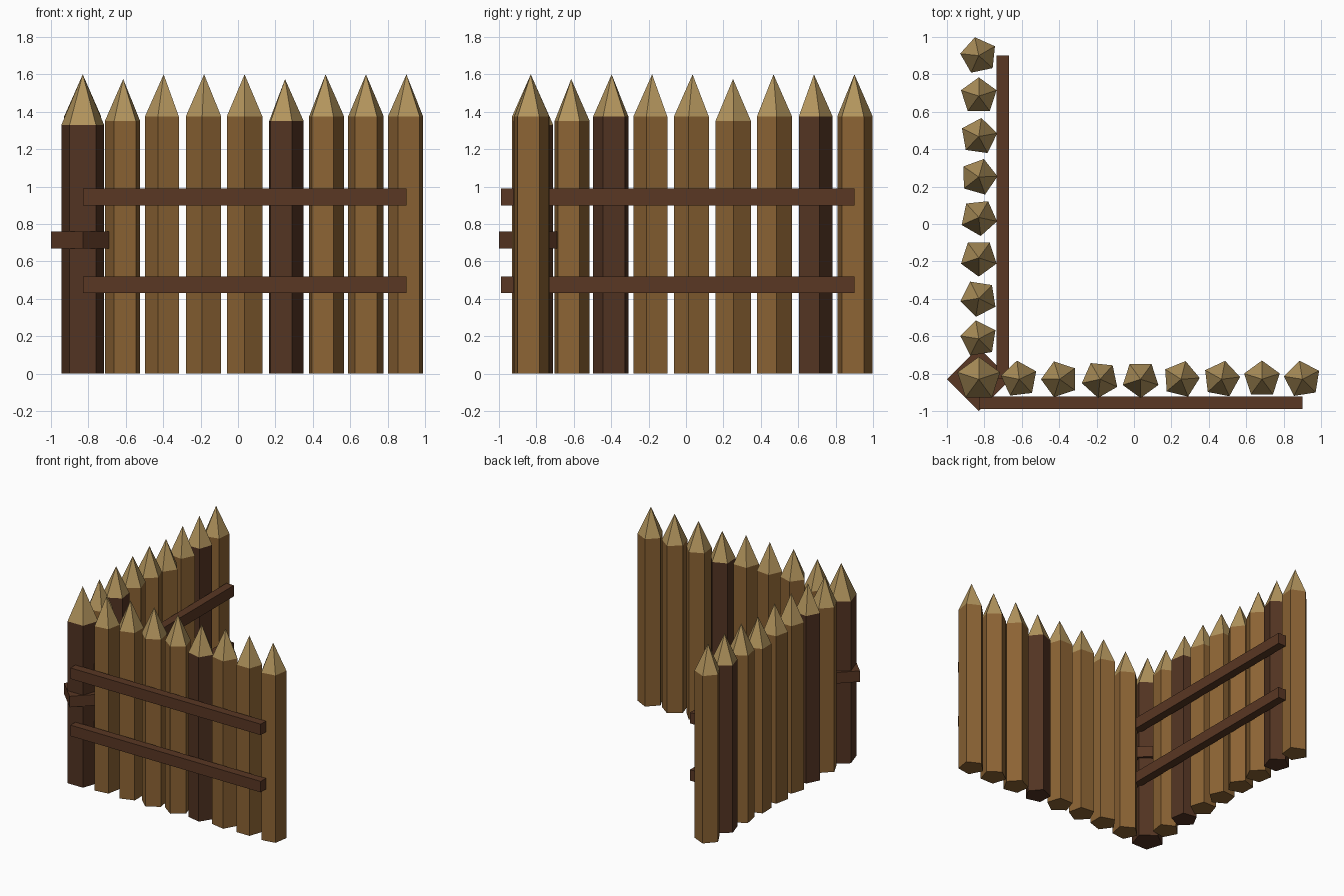
import bpy, bmesh
from math import cos, sin, radians

if "Cube" in bpy.data.objects:
    bpy.data.objects.remove(bpy.data.objects["Cube"])


def material(name, rgb):
    m = bpy.data.materials.new(name)
    m.diffuse_color = (*rgb, 1)
    m.use_nodes = True
    m.node_tree.nodes["Principled BSDF"].inputs["Base Color"].default_value = m.diffuse_color
    return m


LIGHT = material("light_wood", (0.26, 0.125, 0.034))
DARK = material("dark_wood", (0.085, 0.034, 0.016))
RAIL = material("rail_wood", (0.10, 0.038, 0.017))
TIP = material("cut_wood", (0.45, 0.30, 0.11))


def finish(name, bm, mats):
    bmesh.ops.recalc_face_normals(bm, faces=bm.faces[:])
    me = bpy.data.meshes.new(name)
    bm.to_mesh(me)
    bm.free()
    for m in mats:
        me.materials.append(m)
    ob = bpy.data.objects.new(name, me)
    bpy.context.collection.objects.link(ob)
    return ob


def prism(bm, x, y, r, sides, angle, z0, z1):
    """Upright prism walls with a bottom; returns the top ring."""
    rings = []
    for z in (z0, z1):
        rings.append([bm.verts.new((x + r * cos(radians(angle + 360 * k / sides)),
                                    y + r * sin(radians(angle + 360 * k / sides)), z))
                      for k in range(sides)])
    a, b = rings
    for k in range(sides):
        j = (k + 1) % sides
        bm.faces.new((a[k], a[j], b[j], b[k]))
    bm.faces.new(a[::-1])
    return b


def stake(name, x, y, r, angle, shoulder, top, mat):
    """Five-sided stake with a pale pointed tip."""
    bm = bmesh.new()
    ring = prism(bm, x, y, r, 5, angle, 0, shoulder)
    apex = bm.verts.new((x, y, top))
    for k in range(5):
        bm.faces.new((ring[k], ring[(k + 1) % 5], apex)).material_index = 1
    finish(name, bm, (mat, TIP))


def box(name, lo, hi):
    bm = bmesh.new()
    bmesh.ops.create_cube(bm, size=1)
    for v in bm.verts:
        v.co = [(l + h) / 2 + c * (h - l) for l, h, c in zip(lo, hi, v.co)]
    finish(name, bm, (RAIL,))


C = -0.83       # corner position, both axes
STEP = 0.2163   # stake spacing

# Corner post and the two rows of stakes
stake("corner_post", C, C, 0.12, 90, 1.33, 1.60, DARK)
front_angles = (25, 36, 48, 54, 4, 7, 18, 27)
side_angles = (27, 45, 54, 60, 2, 10, 18, 30)
for row, angles, dark in (("front", front_angles, (5,)), ("side", side_angles, (2, 7))):
    for i, ang in enumerate(angles, 1):
        d = C + i * STEP
        x, y = (d, C) if row == "front" else (C, d)
        drop = 0.025 if i in (1, 5) else 0
        stake(f"{row}_stake_{i}", x, y, 0.1, ang, 1.375 - drop, 1.60 - drop,
              DARK if i in dark else LIGHT)

# Horizontal rails
for label, z in (("lower", 0.43), ("upper", 0.90)):
    box(f"front_{label}_rail", (C, -0.99, z), (0.90, -0.922, z + 0.09))
    box(f"side_{label}_rail", (-0.735, C, z), (-0.667, 0.90, z + 0.09))

# Square band around the corner post
bm = bmesh.new()
bm.faces.new(prism(bm, C, C, 0.17, 4, 0, 0.67, 0.76))
finish("corner_band", bm, (RAIL,))
